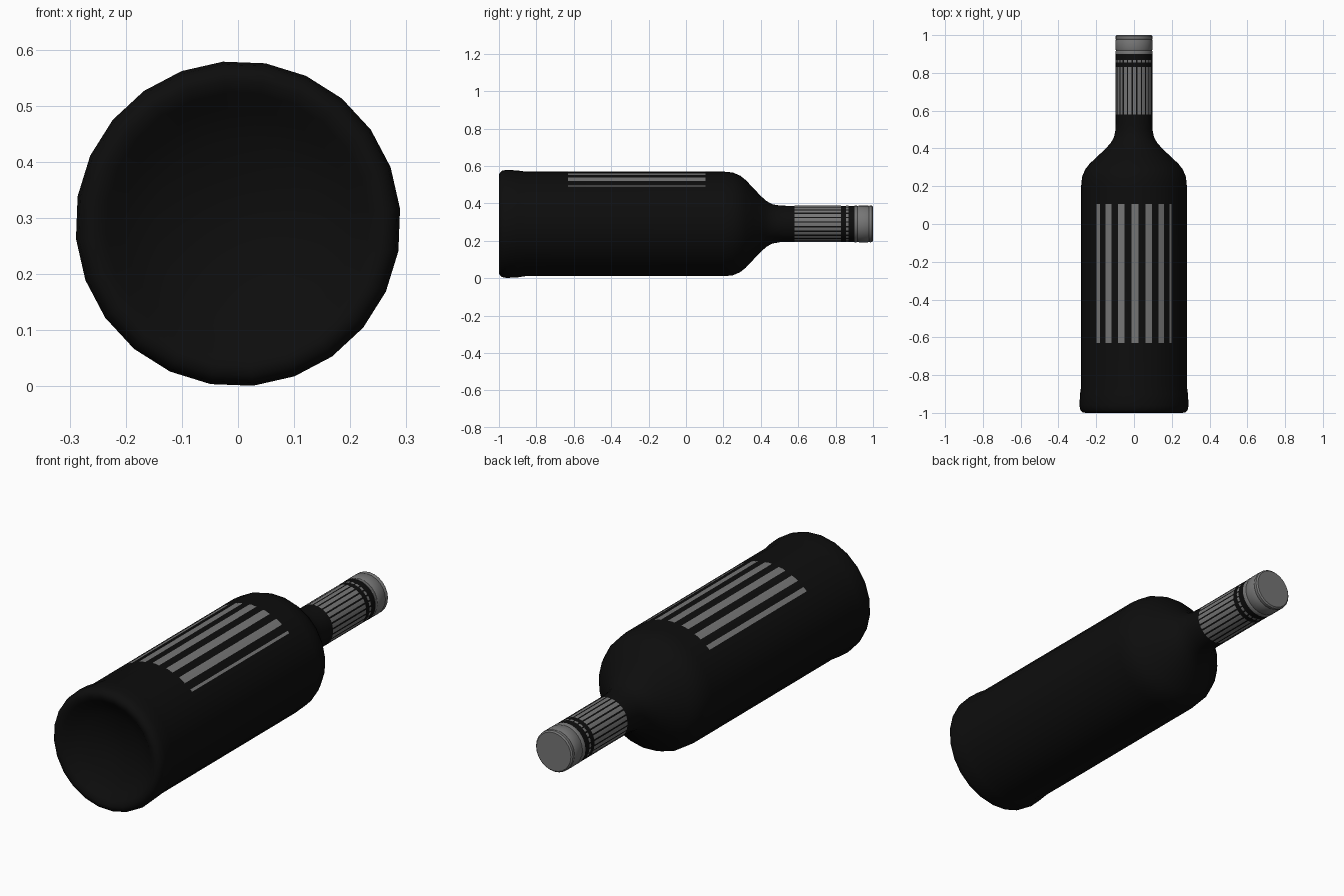
import bpy, bmesh, math

if "Cube" in bpy.data.objects:
    bpy.data.objects.remove(bpy.data.objects["Cube"])

AXIS_Z = 0.29
SIDES = 24


def material(name, value):
    m = bpy.data.materials.new(name)
    m.diffuse_color = (value, value, value, 1)
    m.use_nodes = True
    m.node_tree.nodes["Principled BSDF"].inputs["Base Color"].default_value = m.diffuse_color
    return m


black = material("black_glass", 0.004)
grey = material("grey_foil", 0.18)


def lathe(name, profile, mat, first=0.0, sweep=360.0, steps=SIDES):
    """Turn (y, radius) points around the bottle axis; angles are measured from +x."""
    full = sweep >= 360
    bm = bmesh.new()
    rings = []
    for y, r in profile:
        if r == 0:
            rings.append([bm.verts.new((0, y, AXIS_Z))])
            continue
        ring = []
        for i in range(steps if full else steps + 1):
            a = math.radians(first + sweep * i / steps)
            ring.append(bm.verts.new((r * math.cos(a), y, AXIS_Z + r * math.sin(a))))
        rings.append(ring)
    for a, b in zip(rings, rings[1:]):
        for i in range(steps):
            j = (i + 1) % steps if full else i + 1
            corners = [a[i % len(a)], b[i % len(b)], b[j % len(b)], a[j % len(a)]]
            bm.faces.new(list(dict.fromkeys(corners)))
    me = bpy.data.meshes.new(name)
    bm.to_mesh(me)
    bm.free()
    ob = bpy.data.objects.new(name, me)
    bpy.context.collection.objects.link(ob)
    me.materials.append(mat)
    bpy.context.view_layer.objects.active = ob
    ob.select_set(True)
    bpy.ops.object.shade_smooth_by_angle(angle=math.radians(40))
    ob.select_set(False)
    return ob


# Glass: recessed base, rounded heel, straight body, shoulder and neck
lathe("bottle_glass", [
    (-0.91, 0), (-0.92, 0.08), (-0.94, 0.15), (-0.965, 0.205), (-0.99, 0.235),
    (-1.0, 0.255), (-0.998, 0.272), (-0.985, 0.285), (-0.96, 0.29), (-0.90, 0.287),
    (-0.86, 0.281), (0.20, 0.281), (0.25, 0.276), (0.29, 0.259), (0.32, 0.235),
    (0.36, 0.192), (0.40, 0.150), (0.43, 0.123), (0.46, 0.106), (0.50, 0.0985),
    (0.54, 0.0972), (0.91, 0.0972)], black, first=5.3)

# Label: quarter-turn sheet whose edges rise through the glass facets as stripes
lathe("label", [(-0.63, 0.281), (0.105, 0.281)], grey, first=45, sweep=90, steps=6)

# Foil sleeve and thin perforation ring around the neck
lathe("neck_sleeve", [(0.58, 0.0975), (0.83, 0.0975)], grey)
lathe("perforation_ring", [(0.855, 0.0975), (0.868, 0.0975)], grey)

# Screw cap with shallow grooves and a rounded top edge
lathe("screw_cap", [
    (0.90, 0.0965), (0.90, 0.0985), (0.912, 0.0985), (0.918, 0.0955), (0.926, 0.0985),
    (0.972, 0.0985), (0.978, 0.0955), (0.984, 0.0985), (0.994, 0.0975),
    (1.0, 0.091), (1.0, 0)], grey)
